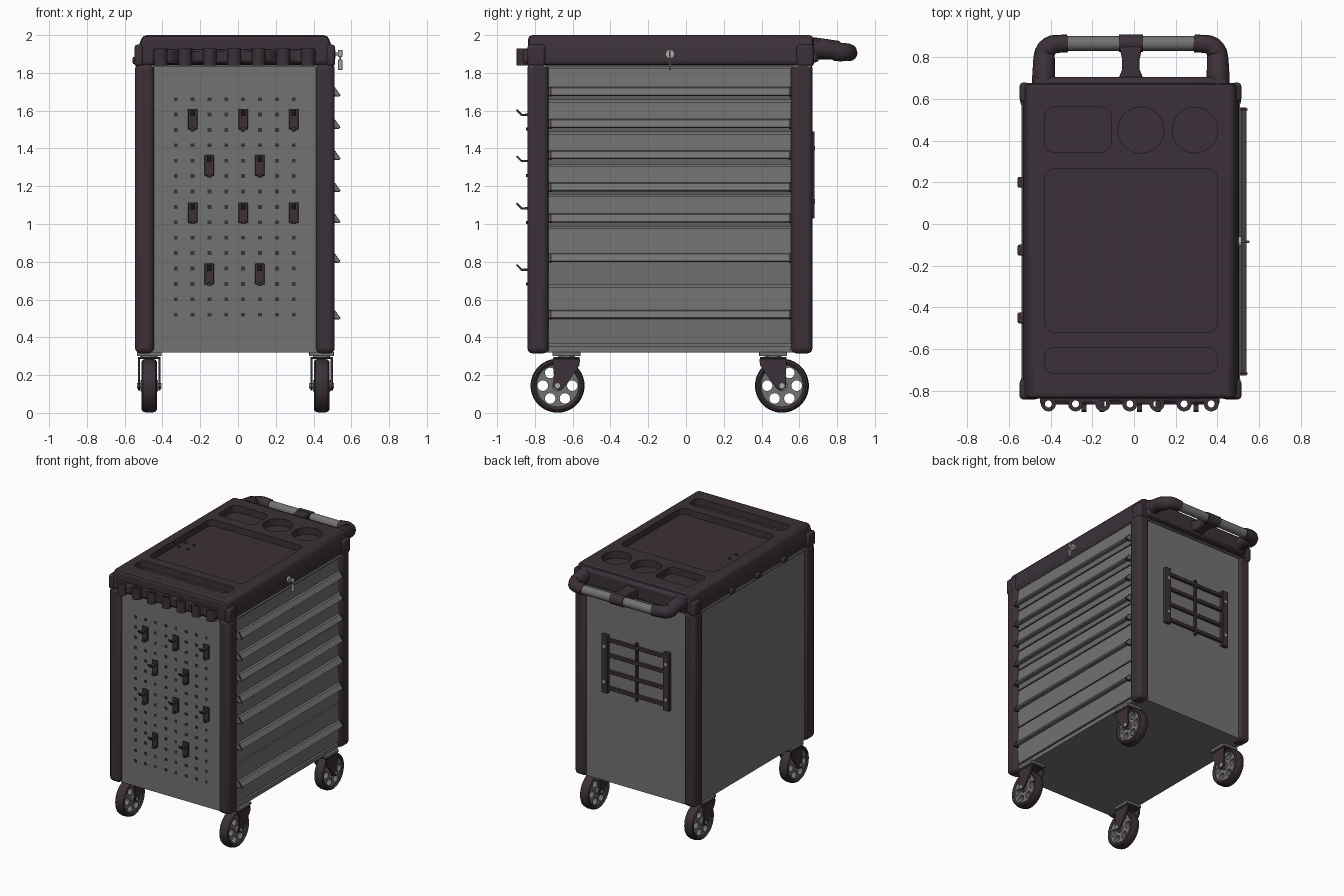
import bpy, bmesh, math
from mathutils import Vector, Matrix

if "Cube" in bpy.data.objects:
    bpy.data.objects.remove(bpy.data.objects["Cube"], do_unlink=True)


def material(name, r, g, b):
    m = bpy.data.materials.new(name)
    m.use_nodes = True
    m.diffuse_color = (r, g, b, 1)
    m.node_tree.nodes["Principled BSDF"].inputs["Base Color"].default_value = (r, g, b, 1)
    return m


PLUM = material("plum black plastic", 0.045, 0.03, 0.04)
STEEL = material("grey steel", 0.17, 0.17, 0.165)
CHROME = material("light metal", 0.4, 0.4, 0.4)


def finish(name, bm, mat, bevel=0, segs=2):
    bmesh.ops.recalc_face_normals(bm, faces=bm.faces)
    me = bpy.data.meshes.new(name)
    bm.to_mesh(me)
    bm.free()
    me.materials.append(mat)
    ob = bpy.data.objects.new(name, me)
    bpy.context.collection.objects.link(ob)
    if bevel:
        mod = ob.modifiers.new("bevel", "BEVEL")
        mod.width, mod.segments, mod.limit_method = bevel, segs, "ANGLE"
    smooth(ob)
    return ob


def smooth(ob):
    bpy.ops.object.select_all(action="DESELECT")
    ob.select_set(True)
    bpy.context.view_layer.objects.active = ob
    bpy.ops.object.shade_smooth_by_angle(angle=math.radians(35))


def boxes(name, spans, mat, bevel=0, segs=2):
    """One object made of boxes, each (x0, x1, y0, y1, z0, z1)."""
    bm = bmesh.new()
    for x0, x1, y0, y1, z0, z1 in spans:
        m = Matrix.Translation(((x0 + x1) / 2, (y0 + y1) / 2, (z0 + z1) / 2))
        m = m @ Matrix.Diagonal((x1 - x0, y1 - y0, z1 - z0, 1))
        bmesh.ops.create_cube(bm, size=1, matrix=m)
    return finish(name, bm, mat, bevel, segs)


def prism(name, pts, axis, lo, hi, mat, bevel=0):
    """Extrude a 2D outline along an axis; pts use the other two axes in order."""
    bm = bmesh.new()
    place = {"x": lambda p, d: (d, *p), "y": lambda p, d: (p[0], d, p[1]), "z": lambda p, d: (*p, d)}[axis]
    face = bm.faces.new([bm.verts.new(place(p, lo)) for p in pts])
    new = bmesh.ops.extrude_face_region(bm, geom=[face])["geom"]
    vec = Vector(place((0, 0), hi - lo))
    bmesh.ops.translate(bm, verts=[v for v in new if isinstance(v, bmesh.types.BMVert)], vec=vec)
    return finish(name, bm, mat, bevel)


def circle(cx, cy, r, n=32):
    return [(cx + r * math.cos(i * math.tau / n), cy + r * math.sin(i * math.tau / n)) for i in range(n)]


def round_rect(x0, x1, y0, y1, r, n=6):
    pts = []
    for k, (cx, cy) in enumerate([(x1 - r, y1 - r), (x0 + r, y1 - r), (x0 + r, y0 + r), (x1 - r, y0 + r)]):
        for i in range(n + 1):
            a = (k + i / n) * math.pi / 2
            pts.append((cx + r * math.cos(a), cy + r * math.sin(a)))
    return pts


def cut(ob, cutter):
    mod = ob.modifiers.new("cut", "BOOLEAN")
    mod.object, mod.solver = cutter, "EXACT"
    bpy.context.view_layer.objects.active = ob
    for m in list(ob.modifiers):
        bpy.ops.object.modifier_apply(modifier=m.name)
    bpy.data.objects.remove(cutter, do_unlink=True)


def tube(name, pts, radius, mat):
    """Pipe through (x, y, z, relative radius) points."""
    cu = bpy.data.curves.new(name, "CURVE")
    cu.dimensions, cu.bevel_depth, cu.bevel_resolution, cu.use_fill_caps = "3D", radius, 4, True
    sp = cu.splines.new("POLY")
    sp.points.add(len(pts) - 1)
    for p, (x, y, z, r) in zip(sp.points, pts):
        p.co, p.radius = (x, y, z, 1), r
    sp.use_smooth = True
    cu.materials.append(mat)
    ob = bpy.data.objects.new(name, cu)
    bpy.context.collection.objects.link(ob)


# Cabinet shell and corner posts
boxes("cabinet_body", [(-0.525, 0.47, -0.815, 0.652, 0.32, 1.85)], STEEL)
for x0, x1 in ((-0.545, -0.445), (0.412, 0.512)):
    for y0, y1 in ((-0.84, -0.728), (0.558, 0.67)):
        boxes("corner_post", [(x0, x1, y0, y1, 0.315, 1.85)], PLUM, 0.028, 3)

# Drawers with a slanted full-width pull and dark end caps
edges = [1.83, 1.65, 1.48, 1.31, 1.15, 0.98, 0.67, 0.36]
pulls = [1.70, 1.53, 1.365, 1.195, 1.03, 0.82, 0.52]
for top, bottom, z in zip(edges, edges[1:], pulls):
    outline = [(0.45, bottom + 0.006), (0.45, top - 0.004), (0.49, top - 0.004), (0.497, z + 0.025),
               (0.512, z + 0.02), (0.538, z - 0.016), (0.53, z - 0.022), (0.5, z - 0.012), (0.49, bottom + 0.006)]
    prism("drawer_front", outline, "y", -0.727, 0.557, STEEL)
    cap = [(0.49, z - 0.026), (0.49, z + 0.024), (0.514, z + 0.023), (0.543, z - 0.018), (0.535, z - 0.026)]
    for y in (-0.722, 0.544):
        prism("pull_end_cap", cap, "y", y, y + 0.01, PLUM)
boxes("drawer_sill", [(0.45, 0.49, -0.727, 0.557, 0.32, 0.352)], STEEL)

# Lid with tray recesses
lid = prism("lid", [(-0.535, 1.84), (-0.53, 1.93), (-0.505, 2.0), (0.475, 2.0), (0.5, 1.93), (0.505, 1.84)],
            "y", -0.836, 0.675, PLUM, 0.022)
recesses = [(round_rect(-0.427, 0.4, -0.517, 0.263, 0.045), 1.95),
            (round_rect(-0.427, 0.4, -0.714, -0.594, 0.04), 1.945),
            (round_rect(-0.427, -0.11, 0.345, 0.56, 0.045), 1.945),
            (circle(0.033, 0.45, 0.11), 1.945), (circle(0.292, 0.45, 0.109), 1.945)]
for pts, floor in recesses:
    cut(lid, prism("cutter", pts, "z", floor, 2.1, PLUM))
smooth(lid)
for x in (-0.4, -0.323):
    for y in (-0.086, -0.17):
        prism("tray_stud", circle(x, y, 0.013, 12), "z", 1.945, 1.956, PLUM)
for x0, x1 in ((-0.548, -0.5), (0.467, 0.514)):
    for y0, y1 in ((-0.84, -0.745), (0.585, 0.677)):
        boxes("lid_corner", [(x0, x1, y0, y1, 1.835, 1.95)], PLUM, 0.015)
boxes("lid_seam", [(-0.538, 0.508, -0.828, 0.664, 1.832, 1.842)], STEEL)
for y in (0.2, -0.125, -0.45):
    boxes("side_clip", [(-0.558, -0.52, y - 0.026, y + 0.026, 1.845, 1.885)], PLUM, 0.008)

# Push handle
MID, BAR_Y = -0.015, 0.865
for s in (-1, 1):
    path = [(MID + s * 0.418, 0.64, 1.935, 1.22), (MID + s * 0.418, 0.70, 1.93, 1.2),
            (MID + s * 0.416, 0.79, 1.922, 1.12)]
    for i in range(6):
        a = i / 5 * math.pi / 2
        path.append((MID + s * (0.355 + 0.06 * math.cos(a)), 0.803 + 0.06 * math.sin(a), 1.91, 1.1 - 0.03 * i))
    path.append((MID + s * 0.305, BAR_Y, 1.905, 0.92))
    tube("handle_arm", path, 0.046, PLUM)
prism("handle_bar", circle(BAR_Y, 1.905, 0.035, 24), "x", MID - 0.33, MID + 0.33, STEEL)
prism("handle_sleeve", circle(BAR_Y, 1.905, 0.042, 24), "x", MID - 0.057, MID + 0.057, PLUM)
stub = [(-0.075, 0.66), (0.075, 0.66), (0.042, 0.74), (0.042, 0.79), (0.055, 0.85), (-0.055, 0.85),
        (-0.042, 0.79), (-0.042, 0.74)]
prism("handle_stub", [(MID + x, y) for x, y in stub], "z", 1.87, 1.95, PLUM, 0.012)
boxes("handle_mount", [(-0.48, 0.45, 0.62, 0.705, 1.855, 1.985)], PLUM, 0.02)

# Screwdriver rail with round sockets
rail = boxes("tool_rail", [(-0.45, 0.41, -0.866, -0.82, 1.85, 1.925)], PLUM, 0.012)
for i in range(7):
    x = -0.41 + i * 0.13
    ring = prism("rail_socket", circle(x, -0.862, 0.036, 20), "z", 1.84, 1.93, PLUM)
    for part in (rail, ring):
        cut(part, prism("cutter", circle(x, -0.862, 0.017, 16), "z", 1.7, 2.1, PLUM))

# Pegboard holes and hooks
pegs = [(-0.33 + 0.0893 * c, 0.52 + 0.0815 * r) for c in range(8) for r in range(15)]
boxes("peg_holes", [(x - 0.01, x + 0.01, -0.819, -0.81, z - 0.01, z + 0.01) for x, z in pegs], PLUM)
wide, narrow = (-0.24, 0.027, 0.296), (-0.153, 0.116)
for z, row in ((1.555, wide), (1.31, narrow), (1.06, wide), (0.735, narrow)):
    for x in row:
        boxes("hook_plate", [(x - 0.025, x + 0.025, -0.828, -0.812, z - 0.055, z + 0.055)], PLUM, 0.004)
        arm = [(-0.82, z + 0.03), (-0.868, z + 0.028), (-0.893, z + 0.053), (-0.9, z + 0.046),
               (-0.872, z + 0.017), (-0.82, z + 0.017)]
        prism("hook_arm", arm, "x", x - 0.012, x + 0.012, PLUM)
        boxes("hook_catch", [(x - 0.012, x + 0.012, -0.846, -0.82, z - 0.06, z - 0.045)], PLUM)

# Slotted rack on the back
bars = [(x - w, x + w, 0.645, y, 1.03, 1.49) for x, w, y in ((-0.3, 0.026, 0.68), (-0.03, 0.01, 0.672), (0.24, 0.026, 0.68))]
bars += [(-0.3, 0.24, 0.645, 0.672, z - 0.013, z + 0.013) for z in (1.07, 1.2, 1.33, 1.45)]
boxes("back_rack", bars, PLUM, 0.004)
for x in (-0.3, 0.24):
    for z in (1.12, 1.4):
        prism("rack_screw", circle(x, z, 0.012, 12), "y", 0.675, 0.684, CHROME)

# Lock with key ring
prism("lock_barrel", circle(-0.085, 1.9, 0.024, 20), "x", 0.49, 0.515, CHROME)
boxes("key", [(0.51, 0.545, -0.089, -0.081, 1.893, 1.907), (0.53, 0.553, -0.089, -0.081, 1.885, 1.922),
              (0.538, 0.544, -0.088, -0.082, 1.86, 1.89), (0.53, 0.553, -0.09, -0.08, 1.815, 1.87)], CHROME, 0.003)

# Casters: tyre, pierced disc, hub, fork and mounting plate
PROFILE = [(0.112, -0.03), (0.126, -0.041), (0.137, -0.034), (0.143, -0.014),
           (0.143, 0.014), (0.137, 0.034), (0.126, 0.041), (0.112, 0.03)]
disc = prism("wheel_disc", circle(0, 0, 0.122, 40), "x", -0.029, 0.029, STEEL)
for y, z in circle(0, 0, 0.078, 6):
    cut(disc, prism("cutter", circle(y, z, 0.028, 16), "x", -0.1, 0.1, STEEL))
smooth(disc)
disc_mesh = disc.data
bpy.data.objects.remove(disc, do_unlink=True)
HUB_Z = 0.144
for x in (-0.47, 0.443):
    for y, out in ((-0.68, -1), (0.508, 1)):
        wheel = bpy.data.objects.new("wheel_disc", disc_mesh)
        wheel.location = (x, y, HUB_Z)
        bpy.context.collection.objects.link(wheel)
        bm = bmesh.new()
        ring = [bm.verts.new((w, r, 0)) for r, w in PROFILE]
        loop = [bm.edges.new((ring[i], ring[i - 1])) for i in range(len(ring))]
        bmesh.ops.spin(bm, geom=ring + loop, cent=(0, 0, 0), axis=(1, 0, 0), angle=math.tau, steps=40)
        bmesh.ops.remove_doubles(bm, verts=bm.verts, dist=0.0005)
        finish("tyre", bm, PLUM).location = (x, y, HUB_Z)
        prism("wheel_hub", circle(y, HUB_Z, 0.03, 20), "x", x - 0.046, x + 0.046, STEEL)
        prism("axle", circle(y, HUB_Z, 0.014, 12), "x", x - 0.066, x + 0.066, CHROME)
        leg = [(0.025, 0.285), (-0.12, 0.285), (-0.115, 0.25), (-0.03, 0.13), (-0.005, 0.118), (0.022, 0.135), (0.02, 0.2)]
        for side in (-0.054, 0.054):
            prism("fork_leg", [(y + out * a, b) for a, b in leg], "x", x + side - 0.006, x + side + 0.006, PLUM)
        c = y - out * 0.047
        boxes("fork_crown", [(x - 0.06, x + 0.06, c - 0.07, c + 0.07, 0.286, 0.297)], PLUM, 0.003)
        boxes("caster_plate", [(x - 0.066, x + 0.066, c - 0.075, c + 0.075, 0.3, 0.322)], STEEL, 0.004)
        prism("swivel", circle(x, c, 0.045, 20), "z", 0.29, 0.305, STEEL)
